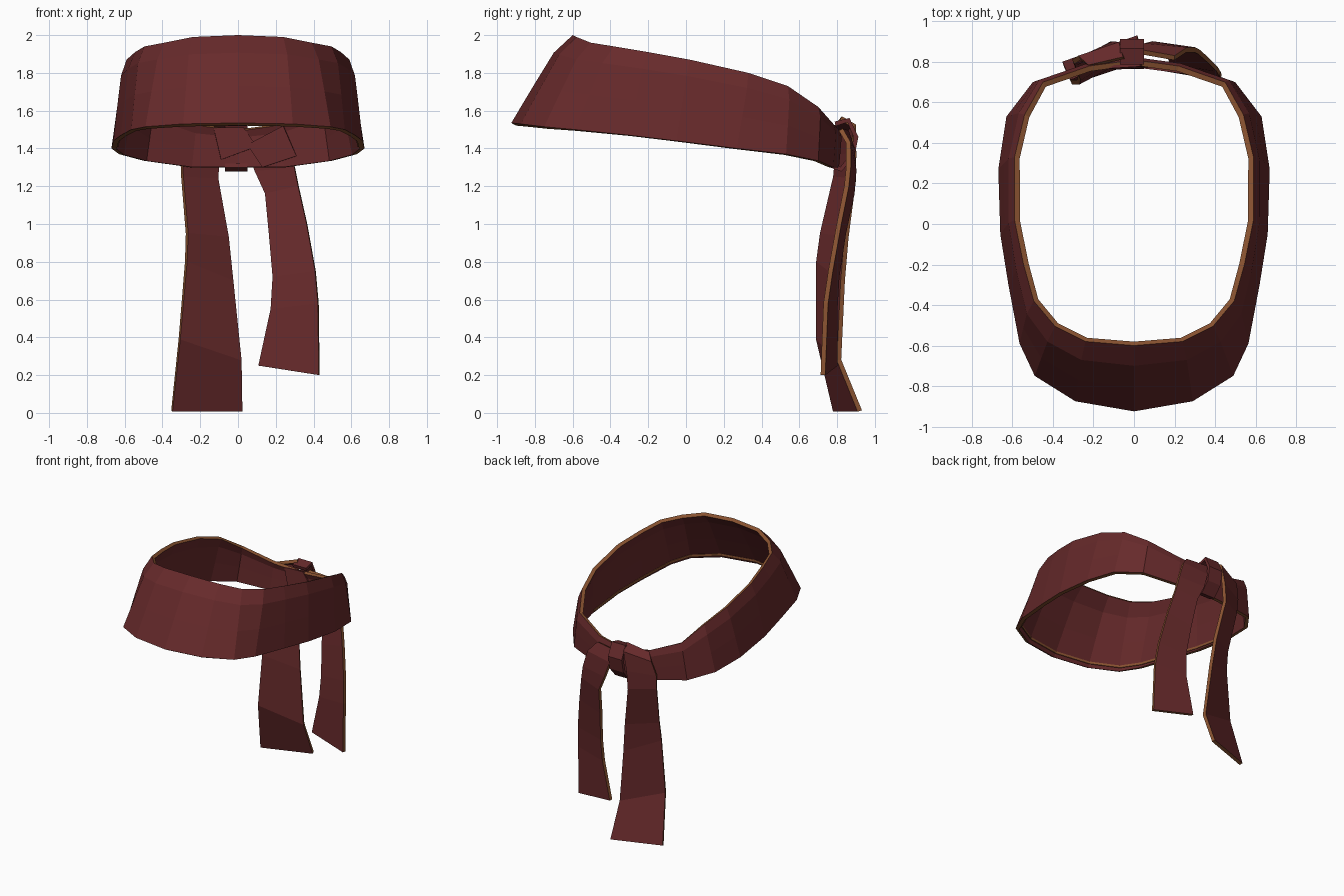
import bpy
import bmesh
from mathutils import Vector

default_cube = bpy.data.objects.get("Cube")
if default_cube:
    bpy.data.objects.remove(default_cube, do_unlink=True)


def make_material(name, colour):
    material = bpy.data.materials.new(name)
    material.use_nodes = True
    material.diffuse_color = colour
    shader = material.node_tree.nodes["Principled BSDF"]
    shader.inputs["Base Color"].default_value = colour
    shader.inputs["Roughness"].default_value = 0.9
    return material


red_cloth = make_material("dark red cloth", (0.135, 0.023, 0.024, 1))
tan_edge = make_material("tan cut edge", (0.25, 0.085, 0.03, 1))


def cloth_strip(name, rows, closed=False, thickness=0.025, offset=0,
                surface=red_cloth, rim=tan_edge):
    """Skin neighbouring rows of points, then thicken with a coloured rim."""
    bm = bmesh.new()
    grid = [[bm.verts.new(point) for point in row] for row in rows]
    count = len(grid[0])
    for low, high in zip(grid, grid[1:]):
        for i in range(count if closed else count - 1):
            j = (i + 1) % count
            bm.faces.new((low[i], low[j], high[j], high[i]))
    mesh = bpy.data.meshes.new(name)
    bm.to_mesh(mesh)
    bm.free()
    mesh.materials.append(surface)
    mesh.materials.append(rim)
    strip = bpy.data.objects.new(name, mesh)
    bpy.context.collection.objects.link(strip)
    solid = strip.modifiers.new("cloth thickness", "SOLIDIFY")
    solid.thickness = thickness
    solid.offset = offset
    solid.material_offset_rim = 1


def mirrored_loop(half):
    """Complete a loop from its left half, front centre to back centre."""
    other = [(-x, y, z) for x, y, z in reversed(half[1:-1])]
    return [Vector(point) for point in half + other]


# Head band: wide and sloping at the front, narrow at the back
lower = mirrored_loop([
    (0, -.925, 1.535), (.29, -.875, 1.53), (.49, -.75, 1.515),
    (.565, -.59, 1.5), (.62, -.3, 1.47), (.66, -.05, 1.44),
    (.67, .27, 1.4), (.63, .53, 1.37), (.5, .7, 1.335),
    (.25, .78, 1.3), (0, .81, 1.3)])
upper = mirrored_loop([
    (0, -.6, 2), (.24, -.58, 1.99), (.39, -.505, 1.96),
    (.495, -.38, 1.94), (.545, -.2, 1.91), (.59, .02, 1.87),
    (.59, .33, 1.8), (.54, .54, 1.73), (.45, .7, 1.62),
    (.22, .78, 1.53), (0, .81, 1.5)])


def band_row(height, bulge):
    """A loop between the two edges, pushed out most at the front."""
    row = []
    for low, high in zip(lower, upper):
        outward = Vector((low.x, low.y, 0)).normalized()
        amount = bulge * (0.4 - 0.6 * min(outward.y, 0))
        row.append(low.lerp(high, height) + outward * amount)
    return row


cloth_strip("head_band",
            [lower, band_row(0.42, 0.02), band_row(0.8, 0.035), upper],
            closed=True, thickness=0.028, offset=-1)


# Narrow raw edge inside the lower front of the band
def hem_row(height):
    front = lower[-6:] + lower[:7]
    return [Vector((p.x * 0.95, p.y * 0.95, p.z + height)) for p in front]


cloth_strip("inner_hem", [hem_row(0.008), hem_row(0.026)],
            thickness=0.006, surface=tan_edge)

# Hanging tails: each row runs from the right edge to the left edge
cloth_strip("long_tail", [
    [(-.35, .79, .01), (.02, .92, .01)],
    [(-.31, .7, .39), (.015, .81, .28)],
    [(-.275, .7, .8), (-.03, .83, .7)],
    [(-.27, .72, .95), (-.055, .85, .93)],
    [(-.295, .79, 1.25), (-.11, .89, 1.24)],
    [(-.3, .8, 1.36), (-.1, .89, 1.38)],
    [(-.27, .82, 1.47), (-.07, .89, 1.52)],
    [(-.22, .78, 1.51), (-.05, .82, 1.56)]])
cloth_strip("short_tail", [
    [(.11, .79, .25), (.43, .725, .2)],
    [(.175, .79, .55), (.425, .74, .58)],
    [(.185, .8, .72), (.41, .765, .75)],
    [(.165, .835, .95), (.365, .81, 1)],
    [(.145, .88, 1.16), (.32, .85, 1.2)],
    [(.09, .89, 1.28), (.3, .86, 1.3)],
    [(.05, .88, 1.4), (.26, .86, 1.43)],
    [(.03, .85, 1.49), (.2, .82, 1.5)]])

# Knot: a short wrap around the back of the band, between the tails
wrap_path = [(.77, 1.31), (.82, 1.29), (.88, 1.36),
             (.9, 1.46), (.86, 1.55), (.79, 1.53)]
cloth_strip("knot_wrap", [
    [(-.07, y, z), (.05, y, z)] for y, z in wrap_path], rim=red_cloth)

# Crossed folds tucked against the inside of the knot
cloth_strip("left_inner_fold", [
    [(.13, .765, 1.3), (.31, .735, 1.36)],
    [(.05, .775, 1.42), (.24, .75, 1.52)]], thickness=0.015, rim=red_cloth)
cloth_strip("right_inner_fold", [
    [(-.09, .77, 1.34), (.1, .78, 1.41)],
    [(-.13, .775, 1.51), (.03, .785, 1.51)]], thickness=0.015, rim=red_cloth)
